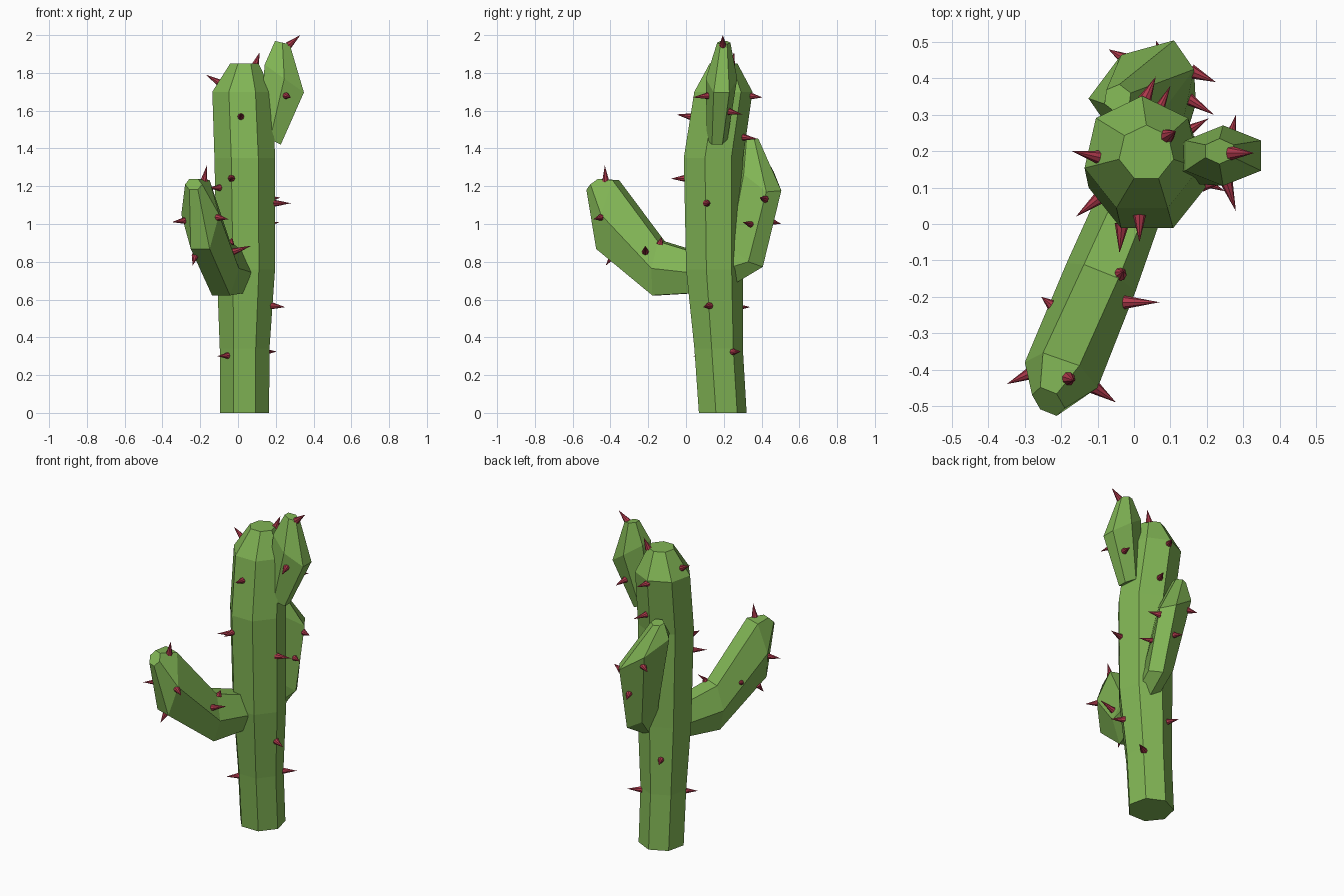
import bpy, math
from mathutils import Vector as V
from mathutils.bvhtree import BVHTree

if "Cube" in bpy.data.objects:
    bpy.data.objects.remove(bpy.data.objects["Cube"])


def material(name, color):
    m = bpy.data.materials.new(name)
    m.diffuse_color = color
    m.use_nodes = True
    m.node_tree.nodes["Principled BSDF"].inputs["Base Color"].default_value = m.diffuse_color
    return m


GREEN = material("cactus_green", (0.22, 0.46, 0.09, 1))
RED = material("spine_red", (0.42, 0.04, 0.07, 1))


def add_object(name, verts, faces, mat):
    me = bpy.data.meshes.new(name)
    me.from_pydata(verts, [], faces)
    me.materials.append(mat)
    ob = bpy.data.objects.new(name, me)
    bpy.context.collection.objects.link(ob)
    return ob


def loft(name, rings, n, phase=0.0):
    """Skin elliptical n-sided rings (centre, axis_a, axis_b) and close both ends."""
    verts, faces = [], []
    for c, a, b in rings:
        for i in range(n):
            t = phase + i * math.tau / n
            verts.append(V(c) + V(a) * math.cos(t) + V(b) * math.sin(t))
    for k in range(len(rings) - 1):
        for i in range(n):
            j = (i + 1) % n
            faces.append((k * n + i, k * n + j, (k + 1) * n + j, (k + 1) * n + i))
    faces.append(tuple(reversed(range(n))))
    faces.append(tuple(range((len(rings) - 1) * n, len(rings) * n)))
    add_object(name, verts, faces, GREEN)
    return BVHTree.FromPolygons(verts, faces)


# Trunk: seven-sided column (x, y, z, radius)
trunk_path = [(0.035, 0.188, 0, 0.133), (0.035, 0.166, 0.34, 0.135),
              (0.042, 0.143, 0.76, 0.158), (0.036, 0.137, 1.35, 0.165),
              (0.022, 0.19, 1.7, 0.162), (0.034, 0.195, 1.85, 0.077)]
trunk = loft("trunk", [((x, y, z), (r, 0, 0), (0, r, 0)) for x, y, z, r in trunk_path],
             7, math.pi / 2)

# Long front arm, bending up and outward
arm = loft("front_arm", [
    ((0.0, 0.08, 0.74), (0.085, -0.034, 0), (0, 0, -0.12)),
    ((-0.09, -0.145, 0.765), (0.095, -0.038, 0), (0, -0.017, -0.165)),
    ((-0.2, -0.415, 1.05), (0.1, -0.035, 0), (0, -0.05, -0.21)),
    ((-0.235, -0.488, 1.21), (0.045, -0.018, 0), (0, -0.035, -0.033))], 6)

# Bud on the back of the trunk
back = loft("back_bud", [
    ((0.08, 0.2, 0.76), (0.05, 0, 0), (0, 0.08, -0.08)),
    ((0.08, 0.31, 0.85), (0.09, 0.02, -0.05), (0, 0.1, -0.06)),
    ((0.02, 0.385, 1.27), (0.145, 0.04, -0.1), (0.02, 0.115, -0.05)),
    ((-0.045, 0.345, 1.455), (0.036, 0.015, 0), (-0.015, 0.036, -0.005))], 6)

# Bud near the top on the right
upper = loft("upper_bud", [
    ((0.17, 0.165, 1.45), (0.065, 0, -0.035), (0, 0.055, 0)),
    ((0.245, 0.188, 1.77), (0.12, 0, -0.085), (0, 0.083, 0)),
    ((0.235, 0.2, 1.96), (0.045, 0, -0.01), (0, 0.035, 0))], 6, math.pi / 6)

# Spine tips per part; each spine grows from the nearest surface point
tips = {
    "trunk": (trunk, [(-0.17, 0.2, 1.79), (0.115, 0.255, 1.91), (0.015, -0.05, 1.58),
                      (-0.04, -0.08, 1.24), (0.28, 0.13, 1.11), (0.25, 0.09, 0.56),
                      (0.205, 0.29, 0.325), (-0.11, 0.04, 0.3), (-0.05, 0.34, 0.56),
                      (0.06, 0.405, 1.67), (0.1, 0.38, 1.45), (-0.16, 0.02, 1.19)]),
    "upper_bud": (upper, [(0.33, 0.195, 2.0), (0.28, 0.035, 1.67), (0.28, 0.3, 1.58)]),
    "back_bud": (back, [(0.225, 0.39, 1.14), (0.22, 0.3, 1.01), (0.06, 0.505, 1.0),
                        (-0.07, 0.48, 1.2)]),
    "front_arm": (arm, [(-0.35, -0.44, 1.01), (-0.165, -0.43, 1.31), (-0.05, -0.49, 1.025),
                        (-0.24, -0.425, 0.78), (0.07, -0.215, 0.885),
                        (-0.255, -0.2, 0.92), (-0.03, -0.13, 0.93)]),
}
SIDES, RADIUS = 8, 0.02
for part, (tree, points) in tips.items():
    verts, faces = [], []
    for p in points:
        tip = V(p)
        base = tree.find_nearest(tip)[0]
        d = (tip - base).normalized()
        q = d.to_track_quat('Z', 'Y')
        base = base - d * 0.01
        s = len(verts)
        for i in range(SIDES):
            t = i * math.tau / SIDES
            verts.append(base + q @ V((RADIUS * math.cos(t), RADIUS * math.sin(t), 0)))
        verts.append(tip)
        faces += [(s + i, s + (i + 1) % SIDES, s + SIDES) for i in range(SIDES)]
        faces.append(tuple(s + i for i in reversed(range(SIDES))))
    add_object(part + "_spines", verts, faces, RED)

# Make the ring direction of every part face outward
import bmesh
for ob in bpy.context.collection.objects:
    bm = bmesh.new()
    bm.from_mesh(ob.data)
    bmesh.ops.recalc_face_normals(bm, faces=bm.faces)
    bm.to_mesh(ob.data)
    bm.free()
